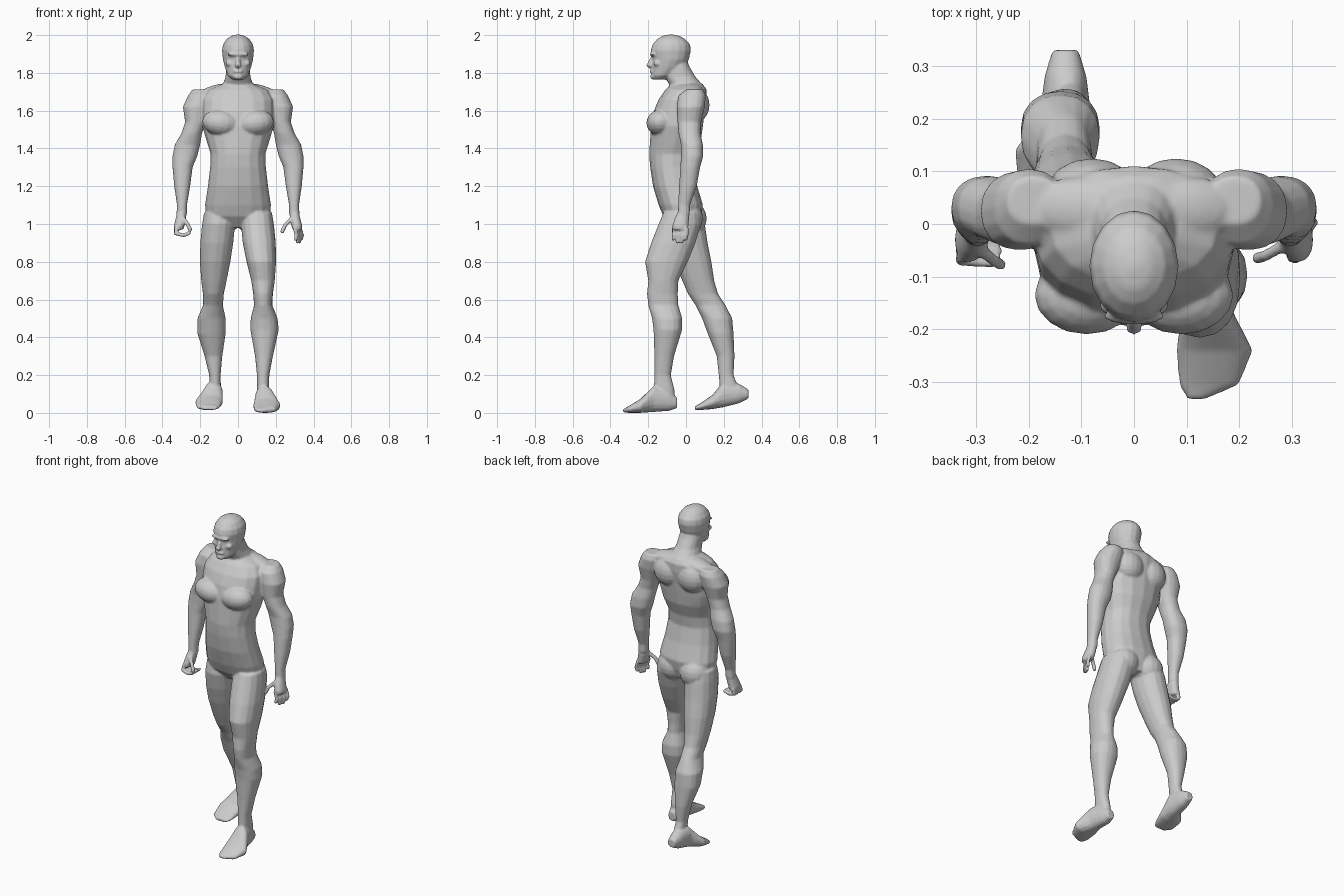
import bpy, bmesh, math
from mathutils import Matrix, Vector

cube = bpy.data.objects.get("Cube")
if cube:
    bpy.data.objects.remove(cube, do_unlink=True)

CM = 0.01      # dimensions below are hundredths of a unit
SIDES = 16
bm = bmesh.new()


def loft(rows, axis="z", power=0.9):
    """Skin rounded sections: (position, x_min, x_max, low, high)."""
    rings = []
    for pos, x_min, x_max, low, high in rows:
        ring = []
        for i in range(SIDES):
            angle = math.tau * i / SIDES
            c, s = math.cos(angle), math.sin(angle)
            c = math.copysign(abs(c) ** power, c)
            s = math.copysign(abs(s) ** power, s)
            x = (x_min + x_max + c * (x_max - x_min)) / 2
            other = (low + high + s * (high - low)) / 2
            point = (x, other, pos) if axis == "z" else (x, pos, other)
            ring.append(bm.verts.new(Vector(point) * CM))
        rings.append(ring)
    for lower, upper in zip(rings, rings[1:]):
        for i in range(SIDES):
            j = (i + 1) % SIDES
            bm.faces.new((lower[i], lower[j], upper[j], upper[i]))
    bm.faces.new(rings[0])
    bm.faces.new(rings[-1])


def centred(rows):
    """Expand (position, half_width, low, high) to a symmetric section."""
    return [(pos, -half, half, low, high) for pos, half, low, high in rows]


def mirrored(rows):
    return [(pos, -x_max, -x_min, low, high) for pos, x_min, x_max, low, high in rows]


def blob(centre, radii, tilt=0.0, roll=0.0):
    """Ellipsoid muscle mass, tilted about x and rolled about y."""
    matrix = (Matrix.Translation(Vector(centre) * CM)
              @ Matrix.Rotation(math.radians(roll), 4, "Y")
              @ Matrix.Rotation(math.radians(tilt), 4, "X")
              @ Matrix.Diagonal((*(Vector(radii) * CM), 1)))
    bmesh.ops.create_uvsphere(bm, u_segments=SIDES, v_segments=10, radius=1, matrix=matrix)


def digit(points, radius):
    """Jointed finger following a short path."""
    points = [Vector(p) for p in points]
    for point in points:
        blob(point, (radius, radius, radius))
    for start, end in zip(points, points[1:]):
        span = end - start
        turn = span.to_track_quat("Z", "Y").to_matrix().to_4x4()
        matrix = Matrix.Translation((start + end) / 2 * CM) @ turn
        bmesh.ops.create_cone(bm, cap_ends=True, segments=10, radius1=radius * CM,
                              radius2=radius * CM, depth=span.length * CM, matrix=matrix)


# Torso, from crotch to collar
loft(centred([
    (98, 7, -7, 6), (104, 17, -12, 8), (110, 17.5, -14.5, 9),
    (120, 16, -17.5, 6), (130, 14.8, -19, 4), (137, 14.5, -19.5, 5),
    (145, 17, -19, 8), (152, 19, -18.5, 9), (160, 19, -17, 10),
    (166, 19, -14.5, 11), (171, 16, -11, 11), (174, 9, -8, 9)]))

# Chest, shoulder blades, trapezius and buttocks
for side in (-1, 1):
    blob((side * 9, -13.5, 153.5), (10, 7.5, 7), roll=side * -8)
    blob((side * 8, 5.5, 163), (9, 7, 9))
    blob((side * 10, 3, 170.5), (11, 6, 3.5), roll=side * 12)
    blob((side * 8, 1.5 - side, 103), (9, 8.5, 9))

# Neck
loft(centred([(168, 9, -8, 10.5), (174, 8, -9, 8.5), (178, 6.6, -11.5, 5),
              (183, 6.3, -11, 2), (188, 5, -11, 0)]))

# Head
loft(centred([
    (176.4, 3, -17, -11), (178.5, 5.5, -18.3, -7), (183, 7, -18.3, -1),
    (187, 8, -17.8, 1.5), (192, 8.5, -18.7, 2.7), (195, 8, -17.8, 2.2),
    (198, 6, -15.2, -0.5), (199.6, 3.5, -12.5, -3.5), (200.3, 1, -9, -7)]), power=1)

# Nose, brow, lips, chin and cheekbones
blob((0, -18.6, 185.5), (1.3, 1.5, 3.2), tilt=-18)
blob((0, -19.4, 184), (1.7, 1.7, 1.1))
blob((0, -17.4, 189.8), (6, 1.8, 1.1))
blob((0, -18, 180.8), (2.7, 1.3, 0.9))
blob((0, -17.2, 178), (2.8, 1.9, 1.6))
for side in (-1, 1):
    blob((side * 4.3, -15.3, 185), (2.4, 2, 1.6))

# Arms with shoulder caps
arm = [
    (171.3, 14, 24, 0, 9), (168, 13, 26.5, -4, 10.5), (162, 14, 29.2, -5, 10),
    (154, 17, 28, -4.5, 8), (148, 19, 30, -4, 7.7), (142, 20, 33.5, -2.7, 9),
    (136, 21.5, 34.7, -2.7, 9.2), (130, 24, 34.7, -3, 7.5), (120, 25.3, 33.8, -3.7, 5.7),
    (110, 27, 32.3, -4.2, 2.2), (105, 27, 32.6, -4.2, 2)]
palm = [(107, 27.5, 32, -4, 1.7), (103, 27.5, 33, -6, 1.7),
        (99, 28.3, 34, -7.3, 1.3), (97, 29, 34, -7, 1)]
for build in (list, mirrored):
    loft(build(arm))
    loft(build(palm))

# Open left hand and curled right hand
for i in range(4):
    y = -6.3 + i * 2.2
    drop = 1.6 if i in (0, 3) else 0
    digit([(29.8 + i, y, 98), (31 + i, y, 94), (30.5 + i, y - 0.4, 90.5 + drop)], 1.05)
    digit([(-32.5, y, 98), (-33, y - 0.6, 95), (-29, y - 1, 94), (-26, y - 1, 95)], 1.05)
digit([(28.5, -4, 103), (25, -6, 99.5), (23.4, -6.5, 96)], 1.15)
digit([(-29, -5, 103), (-26.5, -7, 99.5), (-25.3, -7.7, 97)], 1.15)

# Left leg, stepping forward
loft([
    (106, 2, 18, -12, 7), (100, 1.5, 19, -14.5, 8), (90, 2.5, 20, -18.5, 5),
    (80, 4.5, 20.2, -21.7, 1), (70, 7, 19.5, -20, -4), (63, 8, 18.5, -20.7, -4.3),
    (57, 8.5, 18.2, -20, -4), (50, 6.7, 21, -18, -2), (44, 6.5, 21.6, -17.2, -2),
    (30, 9, 18.5, -16.7, -6.3), (20, 10, 16.6, -16.7, -8), (12, 10, 16.5, -17, -6),
    (4, 10, 16, -14, -6)])
loft([
    (-33.3, 10, 13.5, 0.4, 2), (-30.5, 8.5, 20, 0, 3.5), (-24, 8, 22.6, 0, 7.5),
    (-17, 9, 19, 0.5, 14.5), (-9, 9, 17, 1, 12), (-4.7, 10.5, 15.5, 2.5, 8)], axis="y")

# Right leg, trailing behind
loft([
    (106, -18, -2, -10, 8), (100, -19, -1.5, -11, 10), (90, -20, -2.5, -9, 11.5),
    (80, -20.2, -4, -6, 13.5), (70, -19.5, -6, -2, 15), (63, -18.6, -7.5, 1, 17),
    (57, -18.5, -8, 5, 21), (50, -21.5, -6.5, 8.5, 24.5), (42, -21.5, -6.5, 11.5, 25.2),
    (30, -17.7, -8.3, 16.3, 25.7), (20, -15.3, -9.2, 17.3, 25.2), (13, -15, -9, 18, 28)])
loft([
    (4.7, -19, -11, 1.5, 3.5), (7.5, -22, -9.5, 1.5, 5), (14, -22.7, -8, 2, 9.5),
    (20, -18, -8, 3, 17), (28, -17, -9, 5, 15.5), (33, -15.5, -10.5, 7.5, 12.5)], axis="y")

bmesh.ops.recalc_face_normals(bm, faces=bm.faces)
mesh = bpy.data.meshes.new("body")
bm.to_mesh(mesh)
bm.free()
body = bpy.data.objects.new("body", mesh)
bpy.context.collection.objects.link(body)

# Fuse all masses into one skin and soften the joins
fuse = body.modifiers.new("fuse", "REMESH")
fuse.mode = "VOXEL"
fuse.voxel_size = 0.006
fuse.use_smooth_shade = True
soften = body.modifiers.new("soften", "SMOOTH")
soften.factor = 0.5
soften.iterations = 5

bpy.ops.object.select_all(action="DESELECT")
body.select_set(True)
bpy.context.view_layer.objects.active = body
bpy.ops.object.convert(target="MESH")
bpy.ops.object.shade_smooth()
